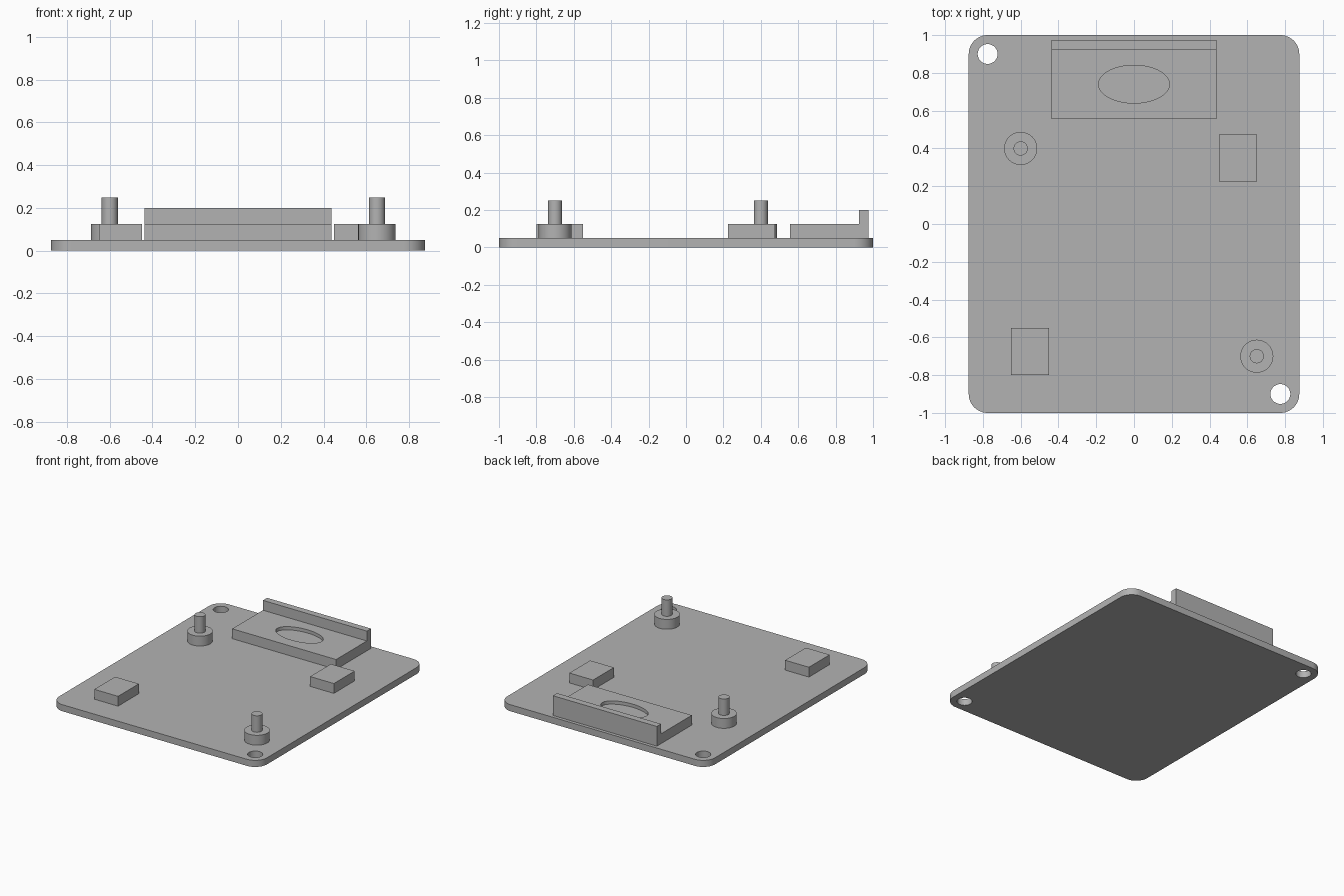
import bpy, math

if "Cube" in bpy.data.objects:
    bpy.data.objects.remove(bpy.data.objects["Cube"])

grey = bpy.data.materials.new("plain grey")
grey.diffuse_color = (0.45, 0.45, 0.45, 1)
grey.use_nodes = True
grey.node_tree.nodes["Principled BSDF"].inputs["Base Color"].default_value = grey.diffuse_color


def ellipse(cx, cy, rx, ry, n=64):
    return [(cx + rx * math.cos(2 * math.pi * i / n),
             cy + ry * math.sin(2 * math.pi * i / n)) for i in range(n)]


def rounded_rect(hx, hy, r, n=12):
    pts = []
    for k, (sx, sy) in enumerate([(1, 1), (-1, 1), (-1, -1), (1, -1)]):
        for i in range(n + 1):
            a = math.pi / 2 * (k + i / n)
            pts.append((sx * (hx - r) + r * math.cos(a),
                        sy * (hy - r) + r * math.sin(a)))
    return pts


def prism(name, outline, z0, z1):
    """Extrude a flat outline from z0 up to z1."""
    n = len(outline)
    verts = [(x, y, z) for z in (z0, z1) for x, y in outline]
    faces = [list(range(n))[::-1], list(range(n, 2 * n))]
    faces += [[i, (i + 1) % n, n + (i + 1) % n, n + i] for i in range(n)]
    return add_mesh(name, verts, faces)


def add_mesh(name, verts, faces):
    mesh = bpy.data.meshes.new(name)
    mesh.from_pydata(verts, [], faces)
    mesh.materials.append(grey)
    obj = bpy.data.objects.new(name, mesh)
    bpy.context.collection.objects.link(obj)
    return obj


def box(name, x0, x1, y0, y1, z0, z1):
    return prism(name, [(x0, y0), (x1, y0), (x1, y1), (x0, y1)], z0, z1)


def cut(obj, cutter):
    mod = obj.modifiers.new("cut", 'BOOLEAN')
    mod.operation = 'DIFFERENCE'
    mod.solver = 'EXACT'
    mod.object = cutter
    cutter.hide_render = True
    cutter.hide_set(True)


def smooth(obj):
    bpy.ops.object.select_all(action='DESELECT')
    obj.select_set(True)
    bpy.context.view_layer.objects.active = obj
    bpy.ops.object.shade_smooth_by_angle(angle=math.radians(30))


# Base plate with two opposite corner holes
plate = prism("base_plate", rounded_rect(0.875, 1.0, 0.1), 0, 0.05)
for s in (-1, 1):
    cut(plate, prism("hole_cutter", ellipse(s * 0.775, -s * 0.9, 0.0525, 0.0525, 48), -0.1, 0.2))
smooth(plate)

# Stepped locating pins: wide collar with a thin pin, turned as one profile
for name, px, py in (("left_pin", -0.6, 0.4), ("right_pin", 0.65, -0.7)):
    n = 48
    verts, faces = [], []
    for r, z in ((0.0875, 0.05), (0.0875, 0.125), (0.0375, 0.125), (0.0375, 0.25)):
        verts += [(x, y, z) for x, y in ellipse(px, py, r, r, n)]
    for k in range(3):
        faces += [[k * n + i, k * n + (i + 1) % n,
                   (k + 1) * n + (i + 1) % n, (k + 1) * n + i] for i in range(n)]
    faces += [list(range(n))[::-1], list(range(3 * n, 4 * n))]
    smooth(add_mesh(name, verts, faces))

# Rectangular support pads
box("right_pad", 0.45, 0.65, 0.225, 0.475, 0.05, 0.125)
box("left_pad", -0.65, -0.45, -0.8, -0.55, 0.05, 0.125)

# Rear rest: L-shaped section swept along x, with an oval recess
section = [(0.555, 0.05), (0.975, 0.05), (0.975, 0.2),
           (0.925, 0.2), (0.925, 0.125), (0.555, 0.125)]
m = len(section)
rest = add_mesh("rear_rest",
                [(x, y, z) for x in (-0.4375, 0.4375) for y, z in section],
                [list(range(m))[::-1], list(range(m, 2 * m))] +
                [[i, (i + 1) % m, m + (i + 1) % m, m + i] for i in range(m)])
cut(rest, prism("recess_cutter", ellipse(0, 0.74, 0.1875, 0.1), 0.1, 0.3))
smooth(rest)
